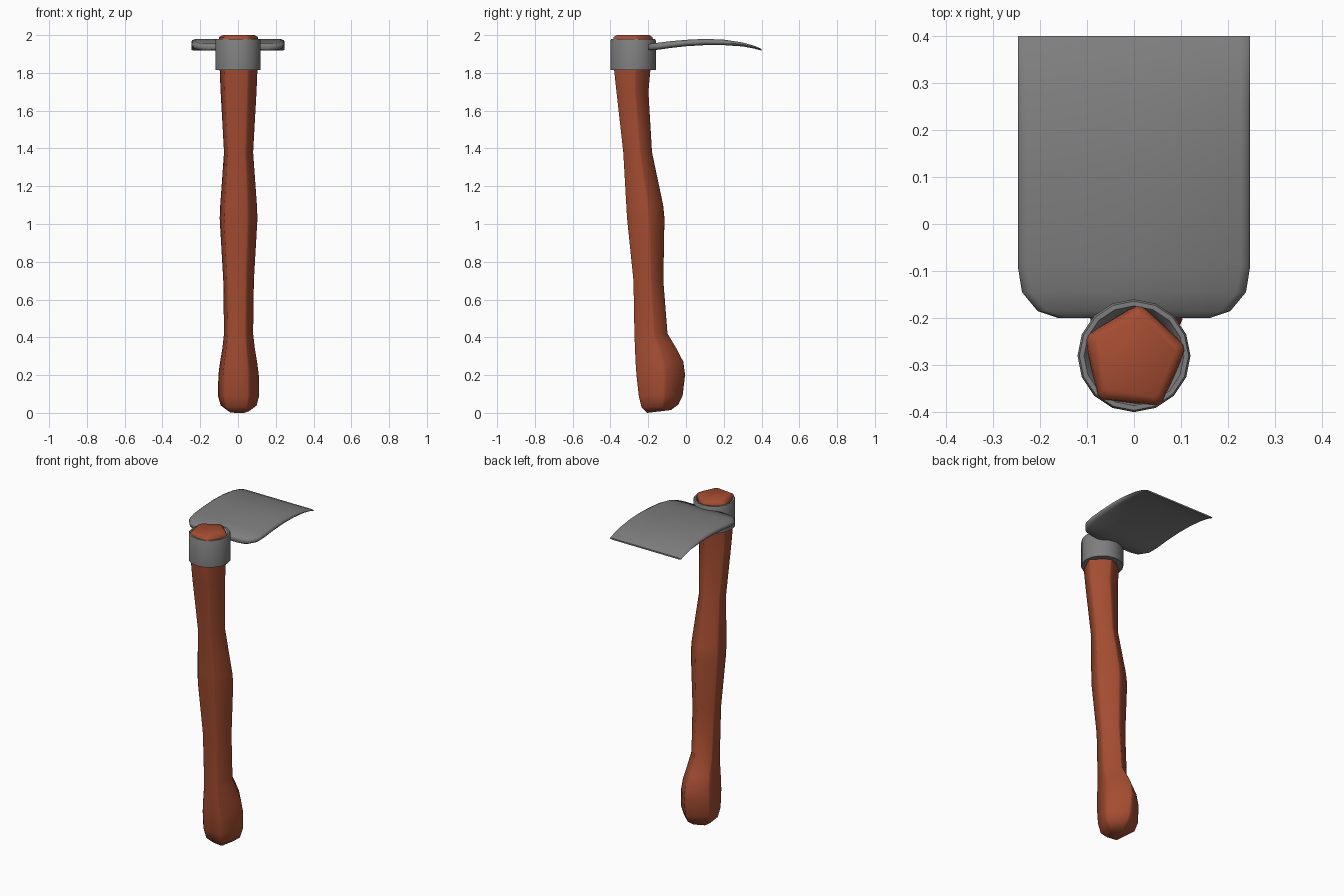
import bpy, bmesh, math

if "Cube" in bpy.data.objects:
    bpy.data.objects.remove(bpy.data.objects["Cube"])

METAL = (0.21, 0.21, 0.21, 1)
WOOD = (0.37, 0.073, 0.031, 1)


def finish(name, bm, angle, color):
    bmesh.ops.recalc_face_normals(bm, faces=bm.faces)
    me = bpy.data.meshes.new(name)
    bm.to_mesh(me)
    bm.free()
    ob = bpy.data.objects.new(name, me)
    bpy.context.collection.objects.link(ob)
    mat = bpy.data.materials.new(name + "_colour")
    mat.diffuse_color = color
    mat.use_nodes = True
    mat.node_tree.nodes["Principled BSDF"].inputs["Base Color"].default_value = mat.diffuse_color
    me.materials.append(mat)
    bpy.ops.object.select_all(action='DESELECT')
    ob.select_set(True)
    bpy.context.view_layer.objects.active = ob
    bpy.ops.object.shade_smooth_by_angle(angle=math.radians(angle))
    return ob


def loft(rings, caps=True, loop=False):
    """Skin a list of equal-length point rings."""
    bm = bmesh.new()
    rows = [[bm.verts.new(p) for p in r] for r in rings]
    n = len(rows[0])
    pairs = list(zip(rows, rows[1:]))
    if loop:
        pairs.append((rows[-1], rows[0]))
    for a, b in pairs:
        for i in range(n):
            j = (i + 1) % n
            bm.faces.new((a[i], a[j], b[j], b[i]))
    if caps and not loop:
        bm.faces.new(rows[0])
        bm.faces.new(rows[-1])
    return bm


# Handle: five-sided section with slightly eased corners, fitted to each station
corners = [(math.cos(math.radians(84 - 72 * k)), math.sin(math.radians(84 - 72 * k))) for k in range(5)]
section = []
for k in range(5):
    for other in (corners[k - 1], corners[(k + 1) % 5]):
        section.append([c + (o - c) * 0.06 for c, o in zip(corners[k], other)])
lo = [min(p[i] for p in section) for i in (0, 1)]
hi = [max(p[i] for p in section) for i in (0, 1)]

# z, half width, y min, y max, z tilt across the section
stations = [
    (0.005, 0.055, -0.205, -0.08, 0.015), (0.035, 0.095, -0.235, -0.04, 0.015),
    (0.09, 0.109, -0.25, -0.018, 0), (0.2, 0.107, -0.262, -0.005, 0),
    (0.27, 0.098, -0.267, -0.014, 0), (0.34, 0.086, -0.27, -0.05, 0),
    (0.42, 0.077, -0.273, -0.098, 0), (0.7, 0.081, -0.278, -0.12, 0),
    (1.03, 0.1, -0.312, -0.114, 0), (1.1, 0.097, -0.316, -0.121, 0),
    (1.38, 0.077, -0.332, -0.18, 0), (1.7, 0.095, -0.368, -0.199, 0),
    (1.82, 0.1, -0.381, -0.188, 0), (1.97, 0.106, -0.387, -0.173, 0),
    (1.99, 0.102, -0.383, -0.178, 0), (2.0, 0.085, -0.367, -0.195, 0)]
rings = []
for z, w, y0, y1, tilt in stations:
    ring = []
    for p in section:
        u, v = [(p[i] - lo[i]) / (hi[i] - lo[i]) for i in (0, 1)]
        ring.append((0.003 + w * (2 * u - 1), y0 + (y1 - y0) * v, z + tilt * (v - 0.33)))
    rings.append(ring)
finish("handle", loft(rings), 50, WOOD)

# Collar: 16-sided band, its top sloping in to meet the handle head
profile = [(0.12, 1.815), (0.12, 1.972), (0.116, 1.98), (0.106, 1.98), (0.085, 1.95), (0.085, 1.815)]
rings = [[(r * math.cos(math.tau * k / 16), -0.28 + r * math.sin(math.tau * k / 16), z)
          for k in range(16)] for r, z in profile]
finish("collar", loft(rings, loop=True), 50, METAL)

# Blade: arched plate with rounded rear corners and a thin front edge
# y, half width, top z, bottom z
spans = [
    (-0.2, 0.16, 1.95, 1.922), (-0.185, 0.205, 1.955, 1.919), (-0.145, 0.238, 1.96, 1.923),
    (-0.09, 0.247, 1.967, 1.931), (0.0, 0.247, 1.975, 1.941), (0.1, 0.247, 1.98, 1.947),
    (0.2, 0.247, 1.976, 1.947), (0.3, 0.247, 1.961, 1.94), (0.36, 0.247, 1.944, 1.929),
    (0.4, 0.247, 1.927, 1.918)]
rings = []
for y, w, t, b in spans:
    m, h = (t + b) / 2, (t - b) / 2
    half = [(w - 0.02, -h), (w - 0.004, -h * 0.55), (w, 0), (w - 0.004, h * 0.55), (w - 0.02, h)]
    rings.append([(x, y, m + d) for x, d in half] + [(-x, y, m + d) for x, d in reversed(half)])
finish("blade", loft(rings), 55, METAL)
